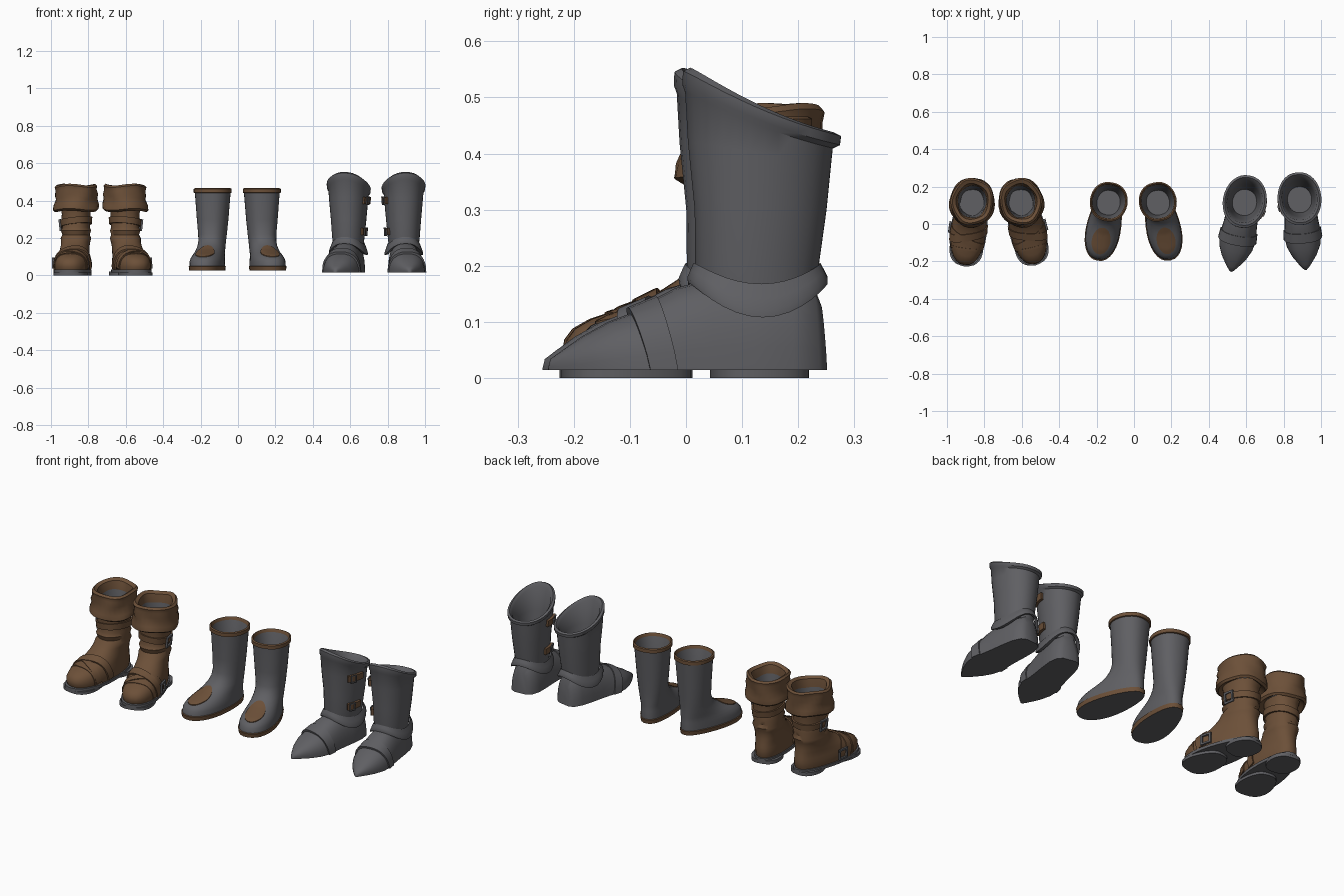
import bpy, bmesh
from math import sin, cos, pi, radians, copysign
from mathutils import Vector, Matrix
from mathutils.bvhtree import BVHTree

if "Cube" in bpy.data.objects:
    bpy.data.objects.remove(bpy.data.objects["Cube"])


def material(name, colour):
    mat = bpy.data.materials.new(name)
    mat.use_nodes = True
    mat.diffuse_color = (*colour, 1)
    mat.node_tree.nodes["Principled BSDF"].inputs["Base Color"].default_value = (*colour, 1)
    return mat


MATERIALS = [material("dark grey", (0.115, 0.115, 0.125)),
             material("brown leather", (0.15, 0.08, 0.04))]
GREY, BROWN = 0, 1


def power(value, exponent):
    return copysign(abs(value) ** exponent, value)


def ring(z, front, back, wide_front, wide_back, tilt=0, curve=0, wave=0, square=0.85, n=32):
    """Horizontal outline of a boot, with its own width at toe and heel."""
    points = []
    for i in range(n):
        t = 2 * pi * i / n
        c = cos(t)
        f = (1 + c) / 2
        f = f * f * (3 - 2 * f)
        ripple = 1 + wave * sin(5 * t + 40 * z)
        x = (wide_back + (wide_front - wide_back) * f) * power(sin(t), square) * ripple
        y = (front + back) / 2 - (back - front) / 2 * c * ripple
        points.append((x, y, z + tilt * c + curve * c * c + wave * 0.2 * sin(3 * t + 1)))
    return points


def arch(y, width, height, lean, base=0.014, n=16):
    """Upright arched section of an armoured foot."""
    points = []
    for i in range(n + 1):
        s, c = abs(sin(pi * i / n)), cos(pi * i / n)
        points.append((width * power(c, 0.8), y + lean * s, base + (height - base) * s ** 0.85))
    return points


def loft(name, rings, colours, caps=(True, True), loop=False):
    """Skin a row of rings; colours is one index or one per strip."""
    bm = bmesh.new()
    rows = [[bm.verts.new(p) for p in r] for r in rings]
    n, strips = len(rows[0]), len(rows) - (0 if loop else 1)
    if isinstance(colours, int):
        colours = [colours] * strips
    for k in range(strips):
        a, b = rows[k], rows[(k + 1) % len(rows)]
        for i in range(n):
            j = (i + 1) % n
            bm.faces.new((a[i], a[j], b[j], b[i])).material_index = colours[k]
    if not loop:
        for wanted, row, colour in zip(caps, (rows[0], rows[-1]), (GREY, colours[-1])):
            if wanted:
                bm.faces.new(row).material_index = colour if len(set(colours)) > 1 else colours[0]
    bmesh.ops.recalc_face_normals(bm, faces=bm.faces)
    for f in bm.faces:
        f.smooth = True
    for e in bm.edges:
        e.smooth = len(e.link_faces) < 2 or e.calc_face_angle() < radians(42)
    mesh = bpy.data.meshes.new(name)
    bm.to_mesh(mesh)
    bm.free()
    for mat in MATERIALS:
        mesh.materials.append(mat)
    return mesh


def surface(mesh):
    return BVHTree.FromPolygons([v.co.copy() for v in mesh.vertices],
                                [tuple(p.vertices) for p in mesh.polygons])


def strap(name, tree, centre, normal, start, end, width, thick, colour=BROWN, steps=28):
    """Band that hugs a surface in the plane through centre."""
    centre, normal = Vector(centre), Vector(normal).normalized()
    u = (Vector((1, 0, 0)) - normal * normal.x).normalized()
    v = normal.cross(u)
    if v.z < 0:
        v = -v
    rings = []
    for i in range(steps + 1):
        a = start + (end - start) * i / steps
        d = u * cos(a) + v * sin(a)
        edge = []
        for side in (-1, 1):
            c = centre + normal * side * width / 2
            hit = tree.ray_cast(c + d * 0.2, -d)[0] or c + d * 0.1
            edge.append(hit)
        rings.append([edge[0] - d * 0.006, edge[0] + d * thick, edge[1] + d * thick, edge[1] - d * 0.006])
    return loft(name, rings, colour)


def buckle(name, tree, origin, direction, half_w, half_h, bar=0.005, lift=0.01):
    """Rectangular frame lying on a surface."""
    origin, direction = Vector(origin), Vector(direction).normalized()
    hit, normal = tree.ray_cast(origin + direction * 0.2, -direction)[:2]
    across = Vector((0, 0, 1)).cross(normal).normalized()
    up = normal.cross(across)
    rings = []
    for sx, sy in ((-1, -1), (1, -1), (1, 1), (-1, 1)):
        rings.append([hit + normal * (lift + d) + across * sx * (half_w + e) + up * sy * (half_h + e)
                      for d, e in ((-bar, -bar), (-bar, bar), (bar, bar), (bar, -bar))])
    return loft(name, rings, GREY, loop=True)


def place(prefix, parts, x, y, angle, side):
    """Stand a copy of the boot; side -1 mirrors it."""
    pivot = Matrix.Translation((x, y + 0.12, 0))
    move = pivot @ Matrix.Rotation(radians(angle * side), 4, "Z") @ Matrix.Diagonal((side, 1, 1, 1))
    move = move @ Matrix.Translation((0, -0.12, 0))
    for mesh in parts:
        copy = mesh.copy()
        copy.transform(move)
        if side < 0:
            copy.flip_normals()
        obj = bpy.data.objects.new(prefix + "_" + mesh.name, copy)
        bpy.context.collection.objects.link(obj)


# Leather boot: body with creased ankle
body = loft("leather_body", [ring(*r) for r in (
    (.025, -.213, .208, .1, .078), (.045, -.222, .214, .103, .081), (.068, -.22, .215, .102, .081),
    (.088, -.205, .213, .097, .079), (.105, -.175, .21, .091, .077), (.12, -.13, .208, .086, .076),
    (.137, -.083, .206, .081, .075), (.157, -.045, .205, .078, .074), (.178, -.012, .208, .078, .076),
    (.198, .006, .214, .082, .08), (.217, .022, .205, .073, .073), (.24, .014, .212, .081, .079),
    (.257, .025, .204, .073, .073), (.3, .022, .21, .078, .078), (.33, .024, .208, .076, .076),
    (.36, .018, .215, .083, .083))], BROWN, caps=(True, False))
cuff_rows = ((.36, .02, .215, .083), (.343, -.004, .235, .112), (.353, -.019, .246, .122),
             (.38, -.015, .246, .12), (.41, -.004, .24, .11), (.428, -.008, .243, .115),
             (.455, -.002, .24, .109), (.475, -.006, .245, .113), (.485, .006, .236, .103),
             (.475, .024, .216, .086), (.43, .033, .205, .076), (.22, .045, .185, .064))
cuff = loft("cuff", [ring(z, f, b, w, w, wave=.025, square=.95) for z, f, b, w in cuff_rows],
            [BROWN] * 10 + [GREY], caps=(False, True))
skin = surface(body)
leather = [
    body, cuff,
    loft("welt", [ring(z, -.23, .22, .108, .085) for z in (.014, .03)], GREY),
    loft("front_sole", [ring(z, -.226, .005, .098, .08, square=.7) for z in (0, .016)], GREY),
    loft("heel", [ring(z, .045, .218, .082, .08, square=.7) for z in (0, .02)], GREY),
    strap("ankle_strap", skin, (0, .115, .285), (.12, .1, 1), 0, 2 * pi, .034, .009),
    strap("instep_strap", skin, (0, -.04, .03), (.3, 1, .3), 0, pi, .04, .008),
    strap("cross_strap", skin, (0, -.06, .03), (-.4, 1, .35), 0, pi, .034, .005),
    strap("toe_seam", skin, (0, -.12, .03), (0, 1, .2), 0, pi, .012, .003),
    buckle("ankle_buckle", skin, (0, .1, .27), (1, 0, 0), .024, .026),
    buckle("foot_buckle", skin, (0, -.03, .065), (1, 0, 0), .026, .024),
]
place("right_leather", leather, -.865, 0, 7, -1)
place("left_leather", leather, -.605, 0, 13, 1)

# Plain tall boot: brown sole edge and rim, hollow shaft
shell = loft("tall_body", [ring(*r) for r in (
    (.025, -.198, .2, .101, .076), (.048, -.202, .204, .104, .079), (.05, -.196, .199, .1, .075),
    (.075, -.192, .199, .099, .075), (.093, -.175, .198, .094, .074), (.108, -.146, .197, .087, .073),
    (.122, -.105, .197, .081, .072), (.138, -.06, .197, .077, .072), (.16, -.018, .197, .074, .072),
    (.185, .01, .198, .073, .073), (.22, .027, .2, .076, .076), (.3, .028, .206, .084, .084),
    (.44, .022, .217, .095, .095), (.442, .014, .224, .101, .101), (.462, .014, .224, .101, .101),
    (.466, .022, .217, .094, .094), (.45, .03, .209, .087, .087), (.2, .048, .18, .062, .062))],
    [BROWN] * 2 + [GREY] * 10 + [BROWN] * 4 + [GREY])
skin = surface(shell)


def patch_ring(size, lift):
    points = []
    for i in range(28):
        x, y = .05 * size * cos(2 * pi * i / 28), -.095 + .072 * size * sin(2 * pi * i / 28)
        points.append(skin.ray_cast(Vector((x, y, .4)), Vector((0, 0, -1)))[0] + Vector((0, 0, lift)))
    return points


patch = loft("toe_patch", [patch_ring(1, -.004)] +
             [patch_ring(1 - k / 7, .004) for k in range(7)], BROWN)
place("right", [shell, patch], -.135, 0, 11, -1)
place("left", [shell, patch], .127, 0, 12, 1)

# Armoured boot: slanted shaft with rolled rim
shaft = loft("armour_shaft", [ring(*r, square=.92) for r in (
    (.15, .01, .215, .08, .078), (.2, .001, .222, .087, .083), (.3, 0, .236, .094, .094),
    (.4, -.012, .244, .103, .103, .02), (.447, -.017, .247, .107, .107, .05, .012),
    (.455, -.022, .26, .115, .115, .054, .014), (.474, -.021, .262, .117, .117, .058, .015),
    (.48, -.008, .25, .106, .106, .058, .015), (.465, .006, .234, .094, .094, .055, .012),
    (.38, .025, .215, .082, .082, .02), (.22, .045, .185, .065, .065))], GREY)
skin = surface(shaft)
armour = [
    shaft,
    loft("ankle_guard", [ring(*r) for r in (
        (.168, -.002, .225, .088, .084, 0, .037), (.142, -.008, .232, .098, .093, 0, .05),
        (.12, -.013, .238, .106, .1, 0, .06), (.108, -.012, .238, .106, .1, 0, .062),
        (.112, .004, .225, .085, .08, 0, .06))], GREY, caps=(False, False)),
    loft("foot_plate", [arch(*s) for s in (
        (.234, .035, .13, -.008), (.218, .062, .165, -.006), (.17, .079, .185, 0), (.1, .085, .185, 0),
        (.03, .088, .175, -.01), (-.01, .091, .16, -.025), (-.06, .097, .132, -.03))], GREY),
    loft("middle_plate", [arch(*s) for s in (
        (-.038, .1, .147, -.032), (-.088, .104, .126, -.032))], GREY),
    loft("toe_plate", [arch(*s) for s in (
        (-.075, .099, .119, -.03), (-.13, .09, .1, -.025), (-.182, .066, .074, -.02),
        (-.222, .038, .05, -.014), (-.25, .016, .034, -.008), (-.262, .005, .018, 0))], GREY),
]
for label, z in (("upper", .4), ("lower", .235)):
    armour.append(strap(label + "_strap", skin, (0, .115, z), (0, 0, 1), pi - .25, pi + .6, .036, .014))
    armour.append(buckle(label + "_buckle", skin, (0, .1, z), (-1, -.2, 0), .014, .02, .003, .016))
place("right", armour, .592, 0, 11, -1)
place("left", armour, .885, .015, 5, 1)
